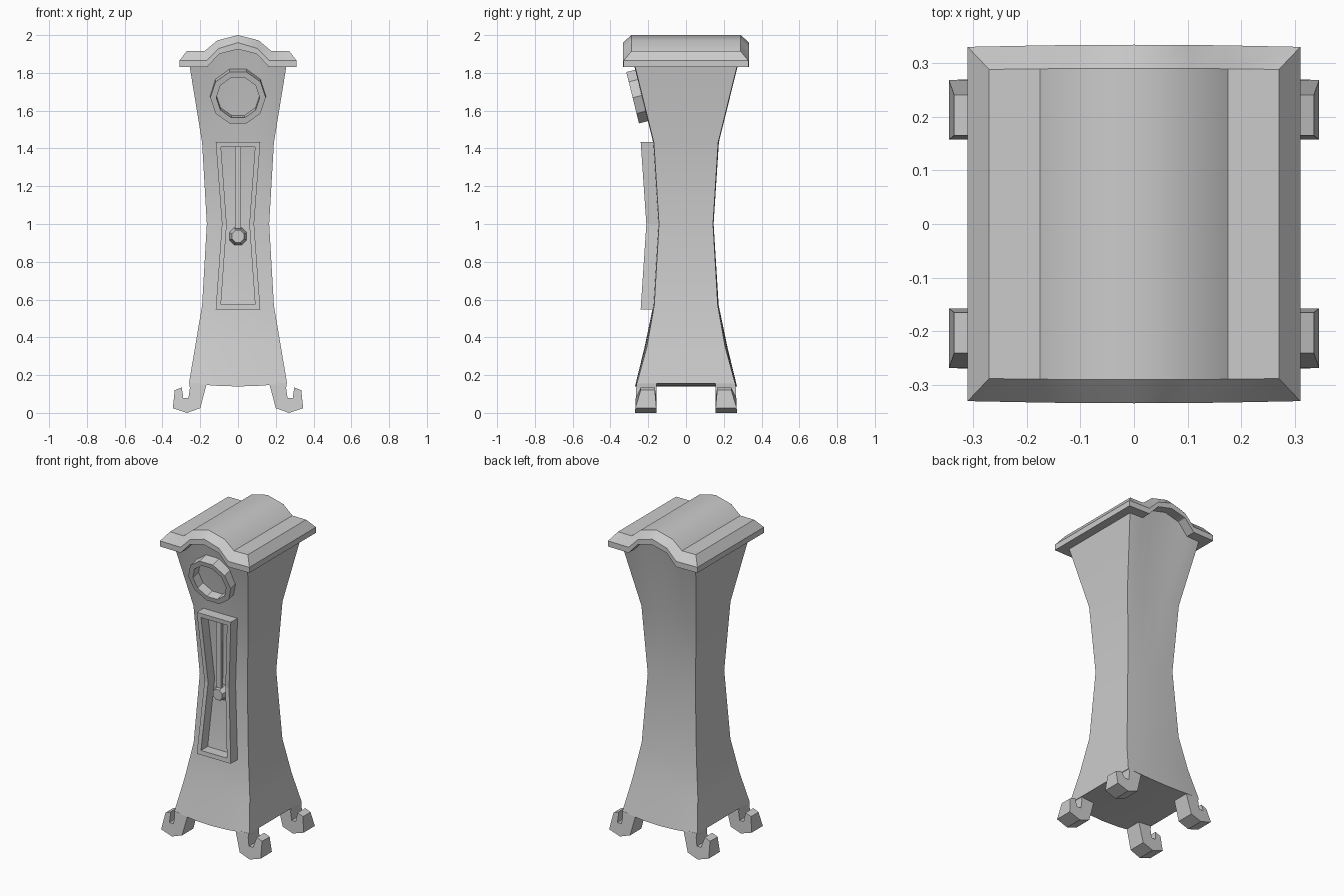
import bpy, bmesh, math
from mathutils import Matrix

if "Cube" in bpy.data.objects:
    bpy.data.objects.remove(bpy.data.objects["Cube"])


def finish(name, bm, smooth=False):
    bmesh.ops.recalc_face_normals(bm, faces=bm.faces)
    me = bpy.data.meshes.new(name)
    bm.to_mesh(me)
    bm.free()
    ob = bpy.data.objects.new(name, me)
    bpy.context.collection.objects.link(ob)
    if smooth:
        bpy.ops.object.select_all(action='DESELECT')
        ob.select_set(True)
        bpy.context.view_layer.objects.active = ob
        bpy.ops.object.shade_smooth_by_angle(angle=math.radians(30))
    return ob


def bridge(bm, a, b):
    n = len(a)
    for i in range(n):
        bm.faces.new((a[i], a[(i + 1) % n], b[(i + 1) % n], b[i]))


def strip_cap(bm, ring):
    # joins the front edge of a ring to its back edge, following any arch
    n = len(ring)
    for i in range(n // 2 - 1):
        bm.faces.new((ring[i], ring[i + 1], ring[n - 2 - i], ring[n - 1 - i]))


def loft(name, rings):
    # each ring: right half of x columns, half depth, bulge, heights per column
    bm = bmesh.new()
    made = []
    for cols, hy, bulge, zs in rings:
        half = [(x, hy + bulge * (1 - (x / cols[-1]) ** 2), z) for x, z in zip(cols, zs)]
        row = [(-x, y, z) for x, y, z in half[:0:-1]] + half
        made.append([bm.verts.new((x, -y, z)) for x, y, z in row] +
                    [bm.verts.new(p) for p in reversed(row)])
    for a, b in zip(made, made[1:]):
        bridge(bm, a, b)
    strip_cap(bm, made[0])
    strip_cap(bm, made[-1])
    return finish(name, bm, True)


# Waisted case, arched at the top and sagging at the bottom
def case_cols(hx):
    return [0, hx * 0.4, hx * 0.65, hx]


rings = [(case_cols(0.26), 0.26, 0.01, [0.14, 0.143, 0.148, 0.155])]
for z, hx, hy, bulge in [(0.35, 0.227, 0.207, 0.012), (0.57, 0.19, 0.168, 0.005),
                         (1.0, 0.165, 0.143, 0.003), (1.43, 0.19, 0.17, 0.004)]:
    rings.append((case_cols(hx), hy, bulge, [z] * 4))
rings.append((case_cols(0.256), 0.27, 0.006, [1.93, 1.905, 1.835, 1.835]))
loft("case", rings)

# Arched hood with bevelled rim
outer = [0, 0.1, 0.165, 0.31]
inner = [0, 0.11, 0.175, 0.27]
loft("hood", [
    (outer, 0.33, 0.004, [1.925, 1.9, 1.83, 1.83]),
    (outer, 0.33, 0.004, [1.96, 1.93, 1.865, 1.865]),
    (inner, 0.288, 0.002, [2.0, 1.972, 1.917, 1.917]),
])

# Scrolled feet, one profile mirrored to all four corners
profile = [(0.165, 0.157), (0.2, 0.03), (0.27, 0.005), (0.345, 0.03), (0.335, 0.12),
           (0.298, 0.135), (0.29, 0.08), (0.262, 0.08), (0.255, 0.13), (0.257, 0.157)]
bm = bmesh.new()
front, back = [], []
for x, z in profile:
    toe = x > 0.28 and z > 0.1
    front.append(bm.verts.new((x, -0.24 if toe else -0.27 + 0.05 * z, z)))
    back.append(bm.verts.new((x, -0.165 if toe else -0.157, z)))
bm.faces.new(front)
bm.faces.new(back)
bridge(bm, front, back)
for v in bm.verts:
    v.co.z = max(0, v.co.z - 0.005) if v.co.z < 0.05 else v.co.z
feet = finish("feet", bm)
feet.modifiers.new("Mirror", 'MIRROR').use_axis = (True, True, False)


# Raised frames: four bridged loops (outer back, outer front, inner front, inner back)
def frame(name, loops, matrix=None):
    bm = bmesh.new()
    loops = [[bm.verts.new(p) for p in lp] for lp in loops]
    for i in range(4):
        bridge(bm, loops[i], loops[(i + 1) % 4])
    if matrix:
        bm.transform(matrix)
    return finish(name, bm)


def door_loop(wide, waist, top, bottom, y_end, y_mid):
    return [(-wide, y_end, bottom), (wide, y_end, bottom), (waist, y_mid, 1.0),
            (wide, y_end, top), (-wide, y_end, top), (-waist, y_mid, 1.0)]


big = (0.118, 0.085, 1.435, 0.548)
small = (0.09, 0.06, 1.408, 0.575)
frame("door_frame", [door_loop(*big, -0.16, -0.135), door_loop(*big, -0.24, -0.21),
                     door_loop(*small, -0.238, -0.21), door_loop(*small, -0.16, -0.135)])


# Ten-sided dial surround, tilted with the case front
def ring10(r, y):
    return [(r * math.cos(i * math.tau / 10), y, r * math.sin(i * math.tau / 10))
            for i in range(10)]


tilt = Matrix.Translation((0, -0.237, 1.68)) @ Matrix.Rotation(math.radians(14), 4, 'X')
frame("dial_surround", [ring10(0.147, 0.02), ring10(0.147, -0.047),
                        ring10(0.115, -0.047), ring10(0.115, 0.02)], tilt)

# Pendulum rod
bm = bmesh.new()
bmesh.ops.create_cube(bm, size=1, matrix=Matrix.Translation((0, -0.182, 1.195))
                      @ Matrix.Diagonal((0.032, 0.022, 0.44, 1)))
finish("pendulum_rod", bm)

# Pendulum bob
bm = bmesh.new()
bmesh.ops.create_cone(bm, cap_ends=True, segments=8, radius1=0.05, radius2=0.035, depth=0.05,
                      matrix=Matrix.Translation((0, -0.178, 0.935))
                      @ Matrix.Rotation(math.radians(90), 4, 'X')
                      @ Matrix.Rotation(math.radians(22.5), 4, 'Z'))
finish("pendulum_bob", bm)
